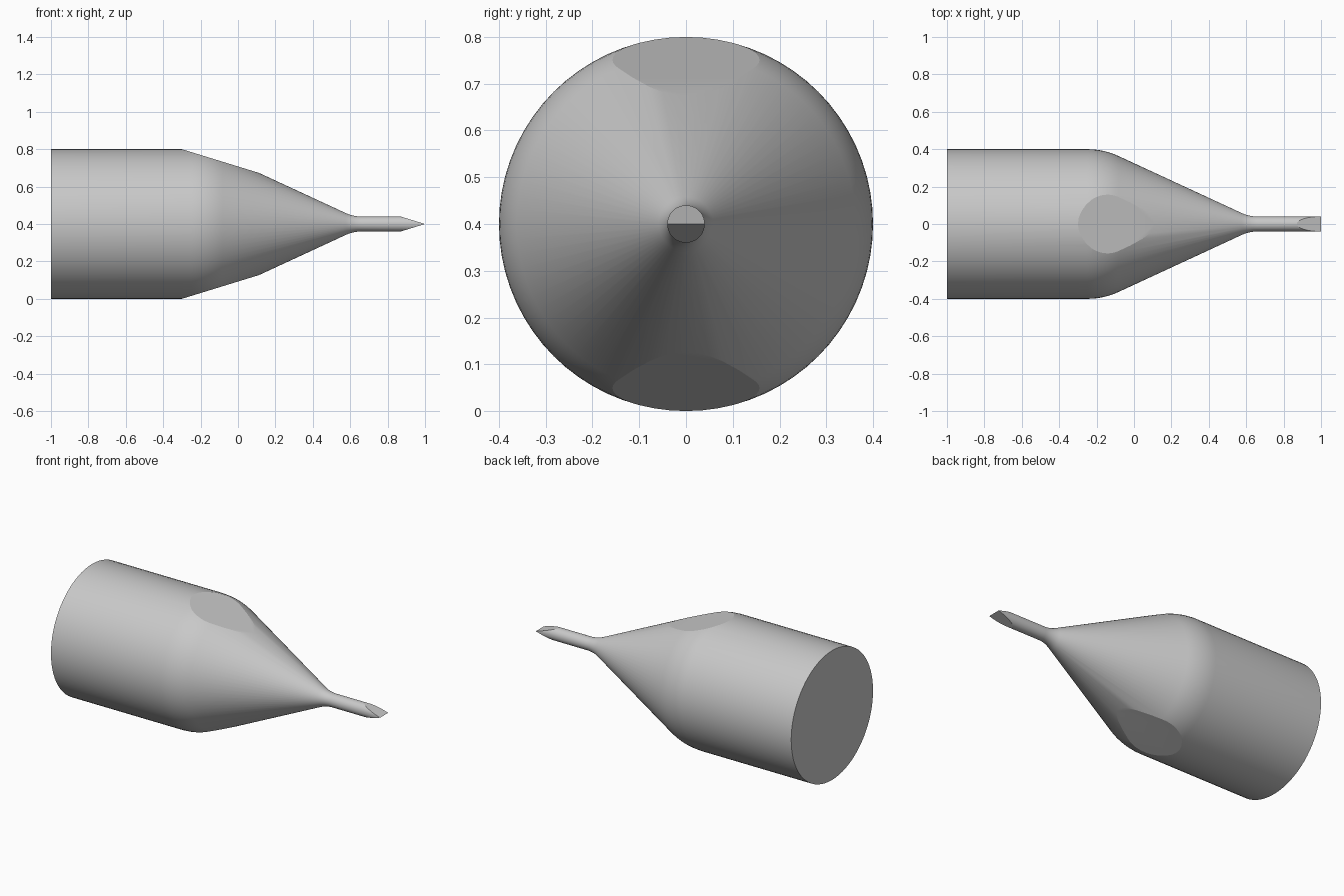
import bpy, bmesh, math
from mathutils import Vector

cube = bpy.data.objects.get("Cube")
if cube:
    bpy.data.objects.remove(cube, do_unlink=True)

R_BODY, R_NECK, AXIS_Z = 0.4, 0.04, 0.4
TIP_X, BEVEL_X = 1.0, 0.87
SLOPE = math.radians(24.9)


def arc(cx, cr, radius, a0, a1, steps=8):
    """Points (x, r) on an arc of the profile."""
    return [(cx + radius * math.cos(a0 + (a1 - a0) * i / steps),
             cr + radius * math.sin(a0 + (a1 - a0) * i / steps))
            for i in range(steps + 1)]


# Profile: back disc, barrel, rounded shoulder, cone, fillet, neck
up, down = math.pi / 2, -math.pi / 2
profile = [(-1.0, 0.0), (-1.0, R_BODY)]
profile += arc(-0.25, 0.0, 0.4, up, up - SLOPE)
profile += arc(0.66, R_NECK + 0.2, 0.2, down - SLOPE, down)
profile += [(1.05, R_NECK), (1.05, 0.0)]

# Turn the profile around the long axis
bm = bmesh.new()
verts = [bm.verts.new((x, 0, r)) for x, r in profile]
edges = [bm.edges.new(pair) for pair in zip(verts, verts[1:])]
bmesh.ops.spin(bm, geom=verts + edges, cent=(0, 0, 0), axis=(1, 0, 0),
               angle=math.tau, steps=72, use_merge=True)
bmesh.ops.remove_doubles(bm, verts=bm.verts, dist=1e-5)
bmesh.ops.recalc_face_normals(bm, faces=bm.faces)

# Cut the chisel tip with two mirrored planes and cap each cut
for side in (1, -1):
    normal = Vector((R_NECK, 0, side * (TIP_X - BEVEL_X))).normalized()
    cut = bmesh.ops.bisect_plane(bm, geom=bm.verts[:] + bm.edges[:] + bm.faces[:],
                                 plane_co=(TIP_X, 0, 0), plane_no=normal,
                                 dist=1e-6, clear_outer=True)
    rim = [e for e in cut["geom_cut"] if isinstance(e, bmesh.types.BMEdge)]
    bmesh.ops.holes_fill(bm, edges=rim, sides=0)

bmesh.ops.recalc_face_normals(bm, faces=bm.faces)
bmesh.ops.translate(bm, verts=bm.verts, vec=(0, 0, AXIS_Z))

mesh = bpy.data.meshes.new("chisel_tip_nozzle")
bm.to_mesh(mesh)
bm.free()
body = bpy.data.objects.new("chisel_tip_nozzle", mesh)
bpy.context.collection.objects.link(body)

# Plain grey metal
grey = bpy.data.materials.new("grey")
grey.use_nodes = True
colour = (0.58, 0.58, 0.58, 1)
grey.diffuse_color = colour
grey.node_tree.nodes["Principled BSDF"].inputs["Base Color"].default_value = colour
mesh.materials.append(grey)

# Smooth turned surface, crisp chisel and rear edges
bpy.ops.object.select_all(action="DESELECT")
body.select_set(True)
bpy.context.view_layer.objects.active = body
bpy.ops.object.shade_smooth_by_angle(angle=math.radians(12))
